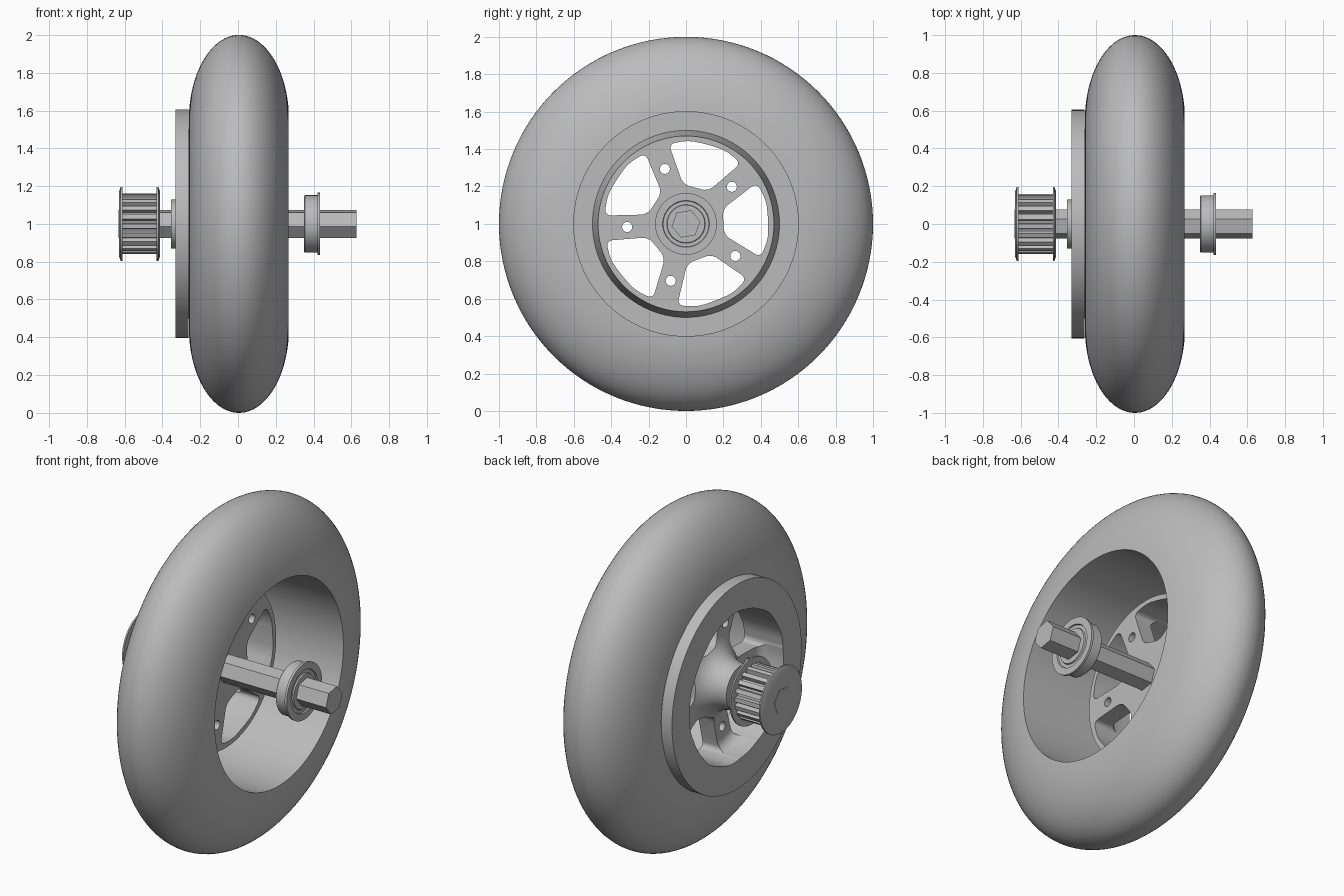
import bpy, bmesh
from math import sin, cos, pi, radians

if "Cube" in bpy.data.objects:
    bpy.data.objects.remove(bpy.data.objects["Cube"], do_unlink=True)

AXLE_Z = 1.0
SEGS = 96

grey = bpy.data.materials.new("plain grey")
grey.use_nodes = True
tone = (0.5, 0.5, 0.5, 1)
grey.diffuse_color = tone
grey.node_tree.nodes["Principled BSDF"].inputs["Base Color"].default_value = tone


def finish(name, bm):
    bmesh.ops.recalc_face_normals(bm, faces=bm.faces)
    mesh = bpy.data.meshes.new(name)
    bm.to_mesh(mesh)
    bm.free()
    mesh.materials.append(grey)
    obj = bpy.data.objects.new(name, mesh)
    bpy.context.collection.objects.link(obj)
    return obj


def select_only(obj):
    bpy.ops.object.select_all(action='DESELECT')
    obj.select_set(True)
    bpy.context.view_layer.objects.active = obj


def smooth(obj, angle=30):
    select_only(obj)
    bpy.ops.object.shade_smooth_by_angle(angle=radians(angle))


def lathe(name, profile, segs=SEGS):
    """Turn a closed (x, radius) profile around the axle."""
    bm = bmesh.new()
    rings = []
    for i in range(segs):
        a = 2 * pi * i / segs
        rings.append([bm.verts.new((x, r * cos(a), AXLE_Z + r * sin(a))) for x, r in profile])
    n = len(profile)
    for i in range(segs):
        p, q = rings[i], rings[(i + 1) % segs]
        for j in range(n):
            k = (j + 1) % n
            bm.faces.new((p[j], p[k], q[k], q[j]))
    return finish(name, bm)


def prism(name, points, x0, x1, turn=0, round_corners=0):
    """Extrude a (y, z) outline along the axle, turned about it."""
    bm = bmesh.new()
    c, s = cos(turn), sin(turn)
    ends = [[bm.verts.new((x, y * c - z * s, AXLE_Z + y * s + z * c)) for y, z in points]
            for x in (x0, x1)]
    n = len(points)
    bm.faces.new(ends[0])
    bm.faces.new(ends[1])
    for j in range(n):
        k = (j + 1) % n
        bm.faces.new((ends[0][j], ends[0][k], ends[1][k], ends[1][j]))
    if round_corners:
        sides = [e for e in bm.edges if abs(e.verts[0].co.x - e.verts[1].co.x) > 0.01]
        bmesh.ops.bevel(bm, geom=sides, offset=round_corners, segments=6,
                        profile=0.5, affect='EDGES')
    return finish(name, bm)


def circle(radius, n, y=0.0):
    return [(y + radius * cos(2 * pi * i / n), radius * sin(2 * pi * i / n)) for i in range(n)]


# Tyre: half-oval section with a straight bore
tyre_mid, tyre_half = 0.005, 0.265
oval = [(tyre_mid + tyre_half * cos(t), 0.55 + 0.45 * sin(t))
        for t in (radians(6.4 + 167.2 * i / 40) for i in range(41))]
smooth(lathe("tyre", oval, 128))

# Hub: flange, tapered boss, web and flared centre
flare = [(-0.335 + 0.155 * sin(t), 0.27 - 0.14 * cos(t))
         for t in (pi / 2 * i / 10 for i in range(11))]
fillet = [(-0.24 + 0.06 * cos(t), 0.375 + 0.06 * sin(t))
          for t in (pi / 2 * i / 6 for i in range(7))]
hub = lathe("wheel_hub", [(-0.08, 0.06), (-0.355, 0.06), (-0.355, 0.13)] + flare + fillet
            + [(-0.332, 0.435), (-0.332, 0.605), (-0.262, 0.605), (-0.262, 0.5), (-0.08, 0.47)])

# Spoke windows and bolt holes
window = [(0.2, -0.07), (0.39, -0.2), (0.435, -0.1), (0.44, 0),
          (0.435, 0.1), (0.39, 0.2), (0.2, 0.07)]
cutters = []
for i in range(5):
    turn = radians(3 + 72 * i)
    cutters.append(prism("window_cutter", window, -0.4, 0.0, turn, 0.035))
    cutters.append(prism("bolt_cutter", circle(0.027, 20, 0.315), -0.4, 0.0, turn + pi / 5))
for cutter in cutters:
    cutter.hide_render = True
    select_only(hub)
    cut = hub.modifiers.new("cut", 'BOOLEAN')
    cut.operation = 'DIFFERENCE'
    cut.solver = 'EXACT'
    cut.object = cutter
    bpy.ops.object.modifier_apply(modifier=cut.name)
    bpy.data.objects.remove(cutter, do_unlink=True)
smooth(hub)

# Hexagonal axle
prism("hex_axle", circle(0.078, 6), -0.632, 0.628, radians(10))

# Flanged bearing with a grooved face on both sides
bearing = lathe("flanged_bearing", [
    (0.35, 0.065), (0.35, 0.1), (0.358, 0.103), (0.358, 0.122), (0.35, 0.125), (0.35, 0.147),
    (0.355, 0.152), (0.42, 0.152), (0.42, 0.165), (0.434, 0.165), (0.434, 0.125),
    (0.426, 0.122), (0.426, 0.103), (0.434, 0.1), (0.434, 0.065)], 64)
smooth(bearing)

# Toothed drive pulley with a flange at each end
teeth = 20
outline = []
for i in range(teeth):
    for step, radius in ((0, 0.16), (0.5, 0.16), (0.62, 0.135), (0.88, 0.135)):
        a = 2 * pi * (i + step) / teeth
        outline.append((radius * cos(a), radius * sin(a)))
prism("pulley_teeth", outline, -0.62, -0.42)
for name, outer, inner in (("pulley_outer_flange", -0.63, -0.612),
                           ("pulley_inner_flange", -0.412, -0.43)):
    rim = (outer + inner) / 2
    smooth(lathe(name, [(outer, 0.06), (outer, 0.17), (rim, 0.195),
                        (inner, 0.195), (inner, 0.06)], 64))
